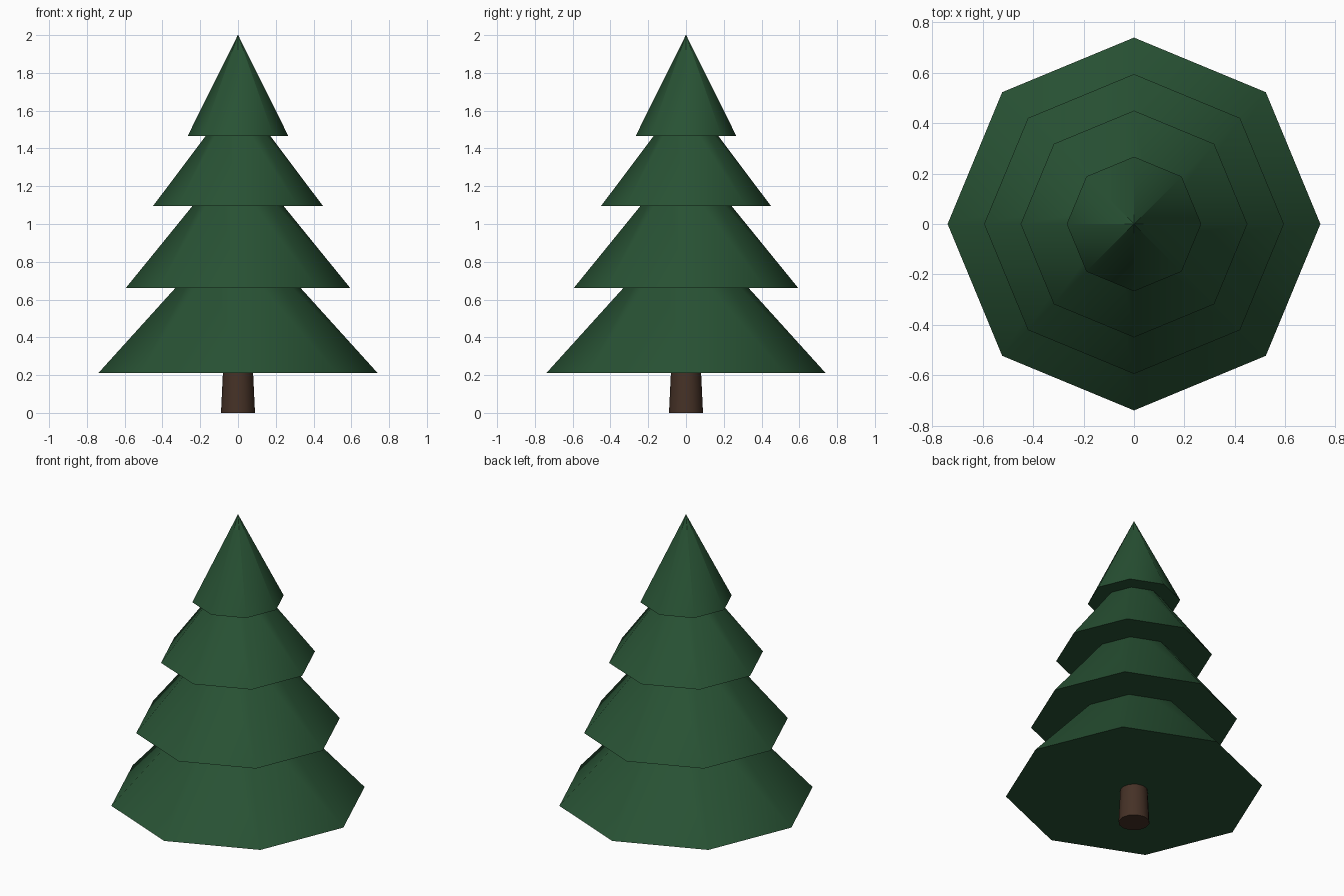
import bpy, bmesh, math
from mathutils import Matrix

if "Cube" in bpy.data.objects:
    bpy.data.objects.remove(bpy.data.objects["Cube"])


def material(name, rgb):
    m = bpy.data.materials.new(name)
    m.diffuse_color = (*rgb, 1.0)
    m.use_nodes = True
    m.node_tree.nodes["Principled BSDF"].inputs["Base Color"].default_value = m.diffuse_color
    return m


green = material("pine green", (0.0212, 0.0844, 0.0343))
brown = material("bark brown", (0.0600, 0.0310, 0.0195))


def frustum(name, sides, z0, r0, z1, r1, mat):
    """Capped tapered prism standing between z0 and z1."""
    bm = bmesh.new()
    bmesh.ops.create_cone(bm, cap_ends=True, segments=sides, radius1=r0,
                          radius2=r1, depth=z1 - z0,
                          matrix=Matrix.Translation((0, 0, (z0 + z1) / 2)))
    mesh = bpy.data.meshes.new(name)
    bm.to_mesh(mesh)
    bm.free()
    mesh.materials.append(mat)
    obj = bpy.data.objects.new(name, mesh)
    bpy.context.collection.objects.link(obj)
    # smooth around the sides, crisp at the rims
    bpy.ops.object.select_all(action='DESELECT')
    obj.select_set(True)
    bpy.context.view_layer.objects.active = obj
    bpy.ops.object.shade_smooth_by_angle(angle=math.radians(45))
    return obj


# Trunk, running up inside the lowest tier
frustum("trunk", 12, 0.0, 0.09, 0.42, 0.07, brown)

# Branch tiers: base height, base radius, top height, top radius
tiers = [
    (0.21, 0.74, 0.81, 0.197),
    (0.66, 0.595, 1.21, 0.148),
    (1.095, 0.45, 1.57, 0.093),
    (1.465, 0.267, 2.0, 0.001),
]
for i, (z0, r0, z1, r1) in enumerate(tiers, 1):
    frustum(f"branch_tier_{i}", 8, z0, r0, z1, r1, green)
